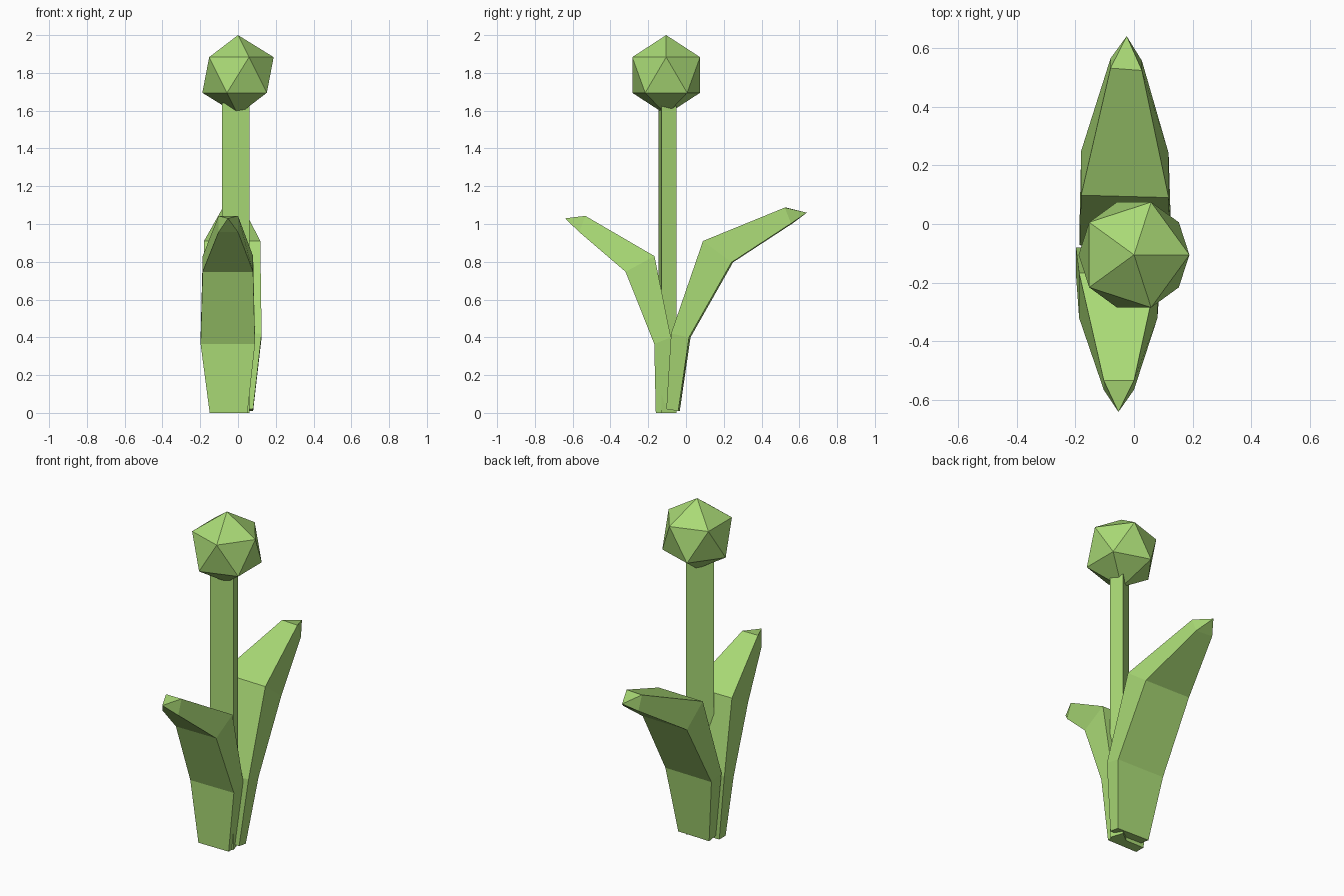
import bpy, bmesh

if "Cube" in bpy.data.objects:
    bpy.data.objects.remove(bpy.data.objects["Cube"])

green = bpy.data.materials.new("leaf_green")
green.diffuse_color = (0.40, 0.70, 0.18, 1)
green.use_nodes = True
green.node_tree.nodes["Principled BSDF"].inputs["Base Color"].default_value = green.diffuse_color


def finish(name, bm):
    bmesh.ops.recalc_face_normals(bm, faces=bm.faces[:])
    mesh = bpy.data.meshes.new(name)
    bm.to_mesh(mesh)
    bm.free()
    mesh.materials.append(green)
    obj = bpy.data.objects.new(name, mesh)
    bpy.context.collection.objects.link(obj)


def loft(name, rings, tip=None):
    """Skin a stack of point rings, ending in a flat cap or a pointed tip."""
    bm = bmesh.new()
    loops = [[bm.verts.new(p) for p in ring] for ring in rings]
    n = len(loops[0])
    for a, b in zip(loops, loops[1:]):
        for i in range(n):
            j = (i + 1) % n
            bm.faces.new((a[i], a[j], b[j], b[i]))
    bm.faces.new(loops[0])
    if tip:
        t = bm.verts.new(tip)
        for i in range(n):
            bm.faces.new((loops[-1][i], loops[-1][(i + 1) % n], t))
    else:
        bm.faces.new(loops[-1])
    finish(name, bm)


def leaf(name, sections, tip, skew=0.0):
    """Each section: left x, right x, outer (y, z), inner (y, z)."""
    rings = [[(xl, yo + skew, zo), (xr, yo - skew, zo),
              (xr, yi - skew, zi), (xl, yi + skew, zi)]
             for xl, xr, (yo, zo), (yi, zi) in sections]
    loft(name, rings, tip)


# Triangular stem
profile = [(-0.085, -0.145), (0.06, -0.13), (0.035, -0.05)]
loft("stem", [[(x, y, z) for x, y in profile] for z in (0.0, 1.64)])

# Faceted flower head
bm = bmesh.new()
bmesh.ops.create_icosphere(bm, subdivisions=1, radius=0.211)
bmesh.ops.translate(bm, verts=bm.verts[:], vec=(0, -0.105, 1.789))
finish("flower_head", bm)

# Bent, pointed leaves
leaf("front_leaf", [
    (-0.15, 0.05, (-0.16, 0.0), (-0.10, 0.0)),
    (-0.198, 0.09, (-0.168, 0.365), (-0.08, 0.40)),
    (-0.187, 0.08, (-0.32, 0.747), (-0.167, 0.83)),
    (-0.103, 0.0, (-0.565, 0.957), (-0.533, 1.043)),
], (-0.053, -0.64, 1.03))
leaf("back_leaf", [
    (-0.13, 0.08, (-0.037, 0.01), (-0.10, 0.02)),
    (-0.185, 0.125, (0.02, 0.40), (-0.075, 0.42)),
    (-0.18, 0.118, (0.245, 0.797), (0.094, 0.91)),
    (-0.08, 0.027, (0.56, 1.003), (0.527, 1.087)),
], (-0.025, 0.64, 1.06), skew=0.004)
